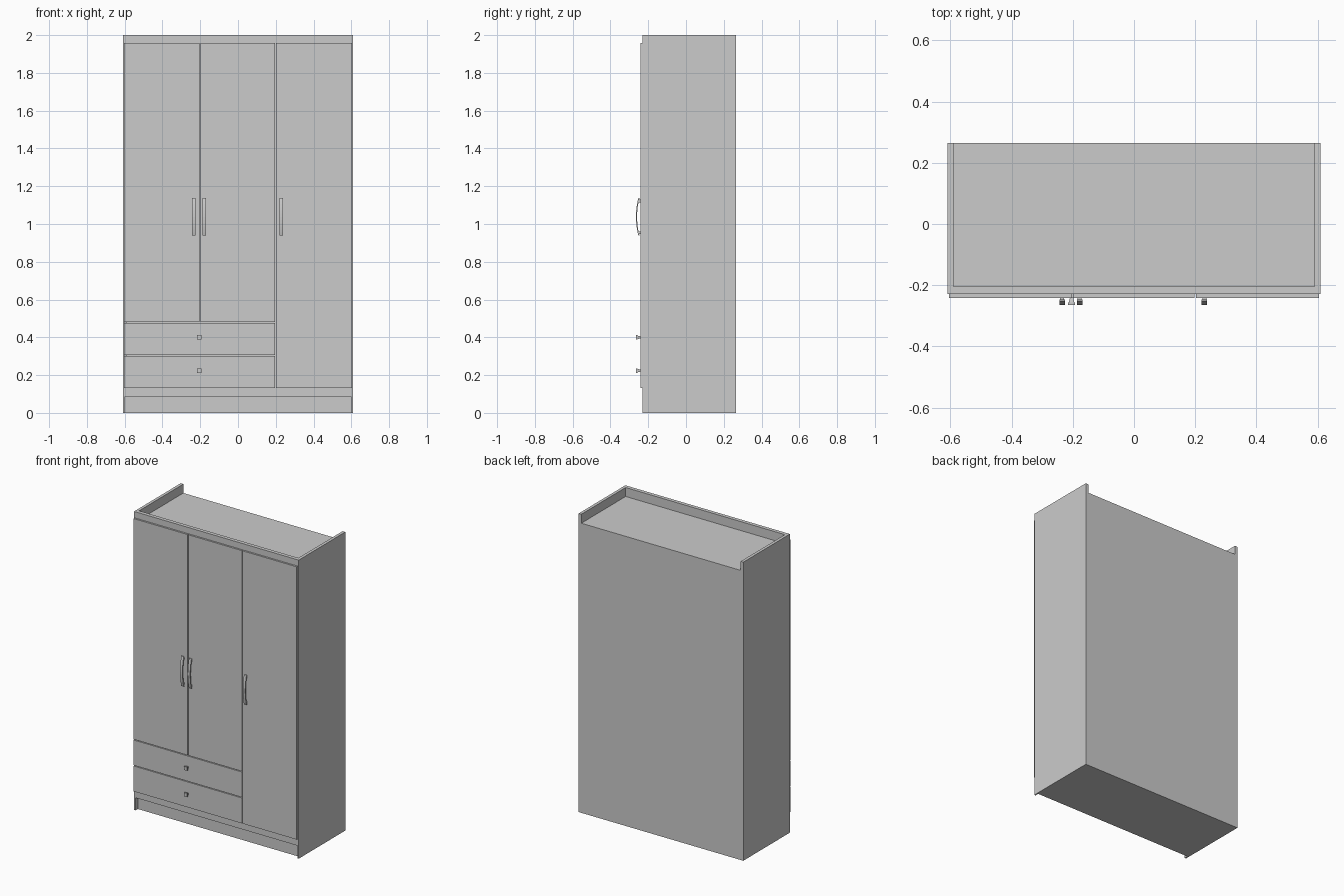
import bpy, bmesh

if "Cube" in bpy.data.objects:
    bpy.data.objects.remove(bpy.data.objects["Cube"])


def finish(name, bm):
    bmesh.ops.recalc_face_normals(bm, faces=bm.faces)
    me = bpy.data.meshes.new(name)
    bm.to_mesh(me)
    bm.free()
    ob = bpy.data.objects.new(name, me)
    bpy.context.collection.objects.link(ob)
    return ob


def add_box(bm, x0, x1, y0, y1, z0, z1):
    vs = bmesh.ops.create_cube(bm, size=1)["verts"]
    for v in vs:
        v.co = (x1 if v.co.x > 0 else x0, y1 if v.co.y > 0 else y0, z1 if v.co.z > 0 else z0)
    return vs


def box(name, *dims):
    bm = bmesh.new()
    add_box(bm, *dims)
    return finish(name, bm)


def extrude_profile(bm, pts, vec):
    f = bm.faces.new([bm.verts.new(p) for p in pts])
    new = bmesh.ops.extrude_face_region(bm, geom=[f])["geom"]
    bmesh.ops.translate(bm, vec=vec, verts=[g for g in new if isinstance(g, bmesh.types.BMVert)])


FRONT, RECESS, BACK, DOOR = -0.229, -0.204, 0.265, -0.241

# Side panels with a thinner front lip
for s, label in ((-1, "left"), (1, "right")):
    bm = bmesh.new()
    outline = [(.61, FRONT), (.61, BACK), (.59, BACK), (.59, RECESS), (.60, RECESS), (.60, FRONT)]
    extrude_profile(bm, [(s * x, y, 0) for x, y in outline], (0, 0, 2))
    finish(label + "_side_panel", bm)

# Carcass boards
box("base", -.59, .59, RECESS, BACK, 0, .085)
box("plinth_rail", -.60, .60, FRONT, RECESS, .085, .14)
box("crown_rail", -.60, .60, FRONT, RECESS, 1.92, 2)
box("top_board", -.59, .59, RECESS, BACK, 1.92, 1.94)
box("back_panel", -.59, .59, .25, BACK, .085, 1.92)

# Inner dividers and shelves behind the gaps
box("tall_divider", .19, .21, FRONT, .25, .14, 1.92)
box("door_divider", -.21, -.19, FRONT, .25, .488, 1.92)
box("drawer_shelf", -.59, .19, FRONT, .25, .468, .488)
box("drawer_rail", -.59, .19, FRONT, .25, .293, .313)

# Doors and drawer fronts
box("left_door", -.604, -.204, DOOR, FRONT, .48, 1.958)
box("middle_door", -.199, .197, DOOR, FRONT, .48, 1.958)
box("right_door", .202, .604, DOOR, FRONT, .131, 1.958)
box("upper_drawer_front", -.604, .197, DOOR, FRONT, .306, .475)
box("lower_drawer_front", -.604, .197, DOOR, FRONT, .131, .301)

# Bowed bar handles on two posts
N = 12
for label, cx in (("left", -.235), ("middle", -.178), ("right", .23)):
    bm = bmesh.new()
    ts = [-1 + 2 * i / N for i in range(N + 1)]
    outer = [(cx - .009, -.265 + .013 * t * t, 1.038 + .1 * t) for t in ts]
    inner = [(x, y + .006, z) for x, y, z in reversed(outer)]
    extrude_profile(bm, outer + inner, (.018, 0, 0))
    for dz in (-.084, .084):
        add_box(bm, cx - .007, cx + .007, -.252, DOOR, 1.038 + dz - .007, 1.038 + dz + .007)
    finish(label + "_door_handle", bm)

# Square drawer knobs, flaring outward from the front
for label, cz in (("upper", .40), ("lower", .224)):
    bm = bmesh.new()
    cx, r = -.204, .012
    add_box(bm, cx - r, cx + r, -.265, -.256, cz - r, cz + r)
    for v in add_box(bm, cx - r, cx + r, -.256, DOOR, cz - r, cz + r):
        k = .75 if v.co.y < -.25 else .45
        v.co.x = cx + (v.co.x - cx) * k
        v.co.z = cz + (v.co.z - cz) * k
    finish(label + "_drawer_knob", bm)
